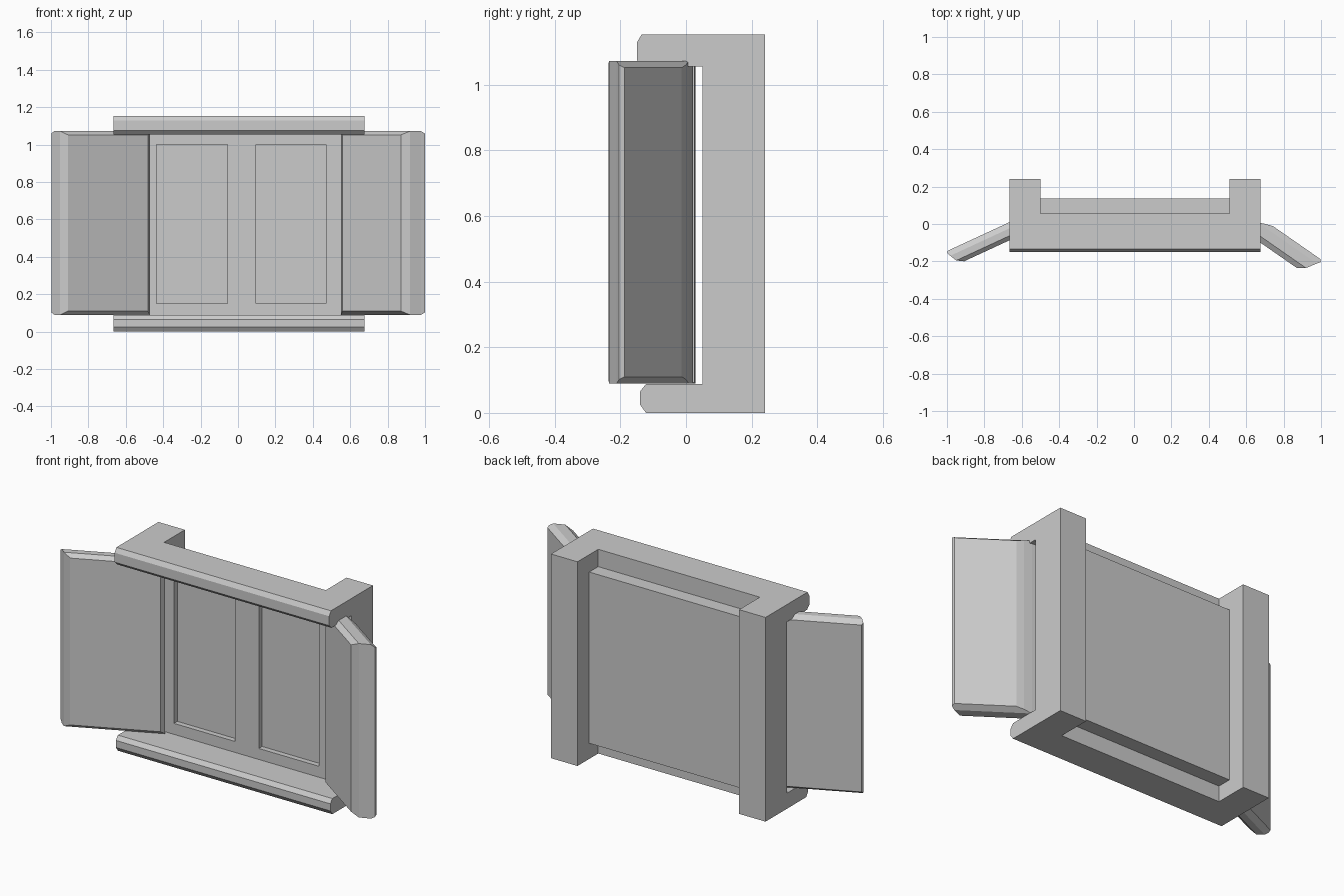
import bpy, bmesh
from mathutils import Vector

if "Cube" in bpy.data.objects:
    bpy.data.objects.remove(bpy.data.objects["Cube"])


def finish(name, bm):
    bmesh.ops.recalc_face_normals(bm, faces=bm.faces)
    me = bpy.data.meshes.new(name)
    bm.to_mesh(me)
    bm.free()
    ob = bpy.data.objects.new(name, me)
    bpy.context.collection.objects.link(ob)
    return ob


def add_loft(bm, loops):
    """Skin a stack of equal-length point loops and cap both ends."""
    rings = [[bm.verts.new(p) for p in loop] for loop in loops]
    n = len(rings[0])
    for a, b in zip(rings, rings[1:]):
        for i in range(n):
            j = (i + 1) % n
            bm.faces.new((a[i], a[j], b[j], b[i]))
    bm.faces.new(rings[0])
    bm.faces.new(rings[-1])


def add_box(bm, x0, x1, y0, y1, z0, z1):
    add_loft(bm, [[(x0, y0, z), (x1, y0, z), (x1, y1, z), (x0, y1, z)]
                  for z in (z0, z1)])


def box(name, *dims):
    bm = bmesh.new()
    add_box(bm, *dims)
    return finish(name, bm)


def rail(name, profile):
    bm = bmesh.new()
    add_loft(bm, [[(x, y, z) for y, z in profile] for x in (-0.665, 0.675)])
    return finish(name, bm)


def shutter(name, tip, u, n, layers):
    """Bevelled board: layers of (depth, outer end, inner end, z inset)."""
    tip, u, n = Vector(tip), Vector(u).normalized(), Vector(n).normalized()
    loops = []
    for depth, outer, inner, dz in layers:
        a = tip + u * outer + n * depth
        b = tip + u * inner + n * depth
        z0, z1 = 0.09 + dz, 1.072 - dz
        loops.append([(a.x, a.y, z0), (b.x, b.y, z0), (b.x, b.y, z1), (a.x, a.y, z1)])
    bm = bmesh.new()
    add_loft(bm, loops)
    return finish(name, bm)


# chamfered lintel and sill
rail("top_rail", [(0.055, 1.055), (-0.13, 1.055), (-0.15, 1.075),
                  (-0.15, 1.128), (-0.135, 1.153), (0.055, 1.153)])
rail("sill", [(0.055, 0), (-0.122, 0), (-0.14, 0.025),
              (-0.14, 0.065), (-0.122, 0.088), (0.055, 0.088)])

# side posts
box("left_post", -0.665, -0.5, 0.05, 0.24, 0, 1.153)
box("right_post", 0.51, 0.675, 0.05, 0.24, 0, 1.153)

# window panel and the bars around its two panes
box("window_panel", -0.5, 0.51, 0.08, 0.135, 0.088, 1.055)
bm = bmesh.new()
for x0, x1 in ((-0.5, -0.435), (-0.055, 0.095), (0.47, 0.51)):
    add_box(bm, x0, x1, 0.05, 0.08, 0.088, 1.055)
for x0, x1 in ((-0.435, -0.055), (0.095, 0.47)):
    for z0, z1 in ((0.088, 0.15), (1.0, 1.055)):
        add_box(bm, x0, x1, 0.05, 0.08, z0, z1)
finish("window_bars", bm)

# open shutters, each at its own angle
shutter("left_shutter", (-1.0, -0.145, 0), (-0.907, -0.42, 0), (0.42, -0.907, 0),
        [(0, -0.004, -0.40, 0.02), (0.012, 0.003, -0.44, 0.012), (0.03, -0.006, -0.48, 0),
         (0.066, -0.024, -0.55, 0), (0.088, -0.06, -0.53, 0.02)])
shutter("right_shutter", (1.0, -0.19, 0), (0.82, -0.57, 0), (-0.57, -0.82, 0),
        [(0, -0.004, -0.31, 0.02), (0.012, 0.007, -0.35, 0.012), (0.03, -0.006, -0.39, 0),
         (0.083, -0.04, -0.49, 0), (0.111, -0.08, -0.46, 0.02)])
